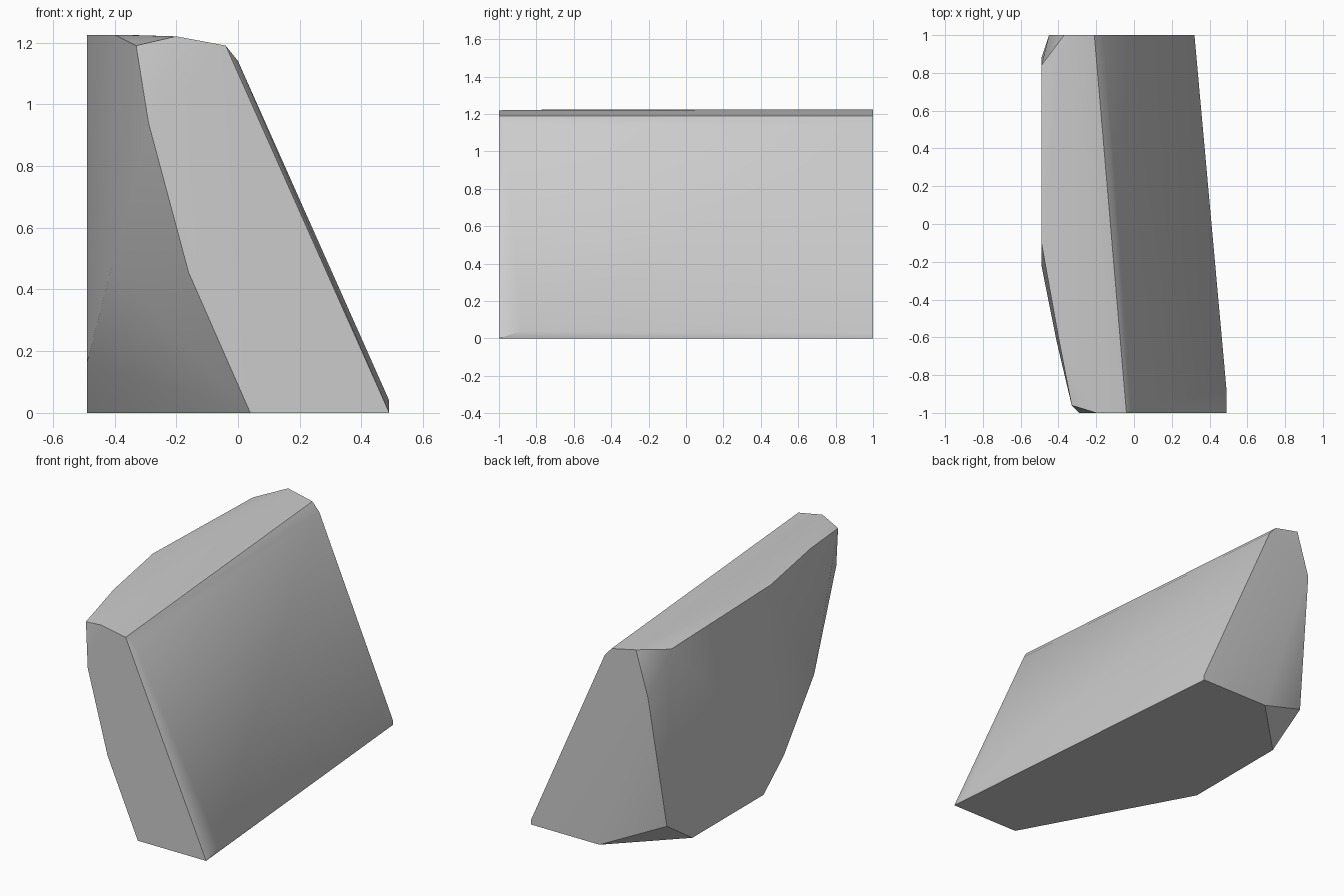
import bpy
import bmesh
import math

default_cube = bpy.data.objects.get("Cube")
if default_cube:
    bpy.data.objects.remove(default_cube, do_unlink=True)


def make_material(name, colour):
    material = bpy.data.materials.new(name)
    material.use_nodes = True
    material.diffuse_color = colour
    material.node_tree.nodes["Principled BSDF"].inputs["Base Color"].default_value = colour
    return material


def make_hull(name, outlines, material):
    """Stretch a convex skin over the corner points of several outlines."""
    bm = bmesh.new()
    for outline in outlines:
        for corner in outline:
            bm.verts.new(corner)
    result = bmesh.ops.convex_hull(bm, input=bm.verts[:])
    loose = {v for v in result["geom_interior"] + result["geom_unused"]
             if isinstance(v, bmesh.types.BMVert) and v.is_valid}
    bmesh.ops.delete(bm, geom=list(loose), context="VERTS")
    # merge nearly coplanar triangles into broad flat facets
    bmesh.ops.dissolve_limit(bm, angle_limit=math.radians(1),
                             verts=bm.verts[:], edges=bm.edges[:])
    bmesh.ops.recalc_face_normals(bm, faces=bm.faces[:])
    mesh = bpy.data.meshes.new(name)
    bm.to_mesh(mesh)
    bm.free()
    mesh.materials.append(material)
    stone = bpy.data.objects.new(name, mesh)
    bpy.context.collection.objects.link(stone)
    bpy.context.view_layer.objects.active = stone
    stone.select_set(True)
    bpy.ops.object.shade_smooth_by_angle(angle=math.radians(30))
    return stone


# flat underside
underside = [(.49, -1, 0), (.04, -1, 0), (-.49, -.03, 0),
             (-.49, .64, 0), (-.13, 1, 0), (.32, 1, 0)]

# front facet with its chipped upper corner
front = [(-.04, -1, 1.19), (-.2, -1, 1.22), (-.33, -.96, 1.19),
         (-.29, -1, .94), (-.16, -1, .455)]

# back facet
back = [(.32, 1, .03), (-.165, 1, 1.14), (-.21, 1, 1.19),
        (-.37, 1, 1.225), (-.45, 1, .96)]

# upright side that wraps round towards the front
side = [(-.49, .88, .16), (-.49, .84, 1.2), (-.49, -.1, 1.225),
        (-.4, -.6, 1.225), (-.41, -.62, .47), (-.49, -.22, .16)]

# front corners of the long slanted face
slant = [(0, -.97, 1.14), (.49, -.88, .04)]

stone_grey = make_material("stone grey", (0.6, 0.6, 0.6, 1))
make_hull("rock_slab", [underside, front, back, side, slant], stone_grey)
